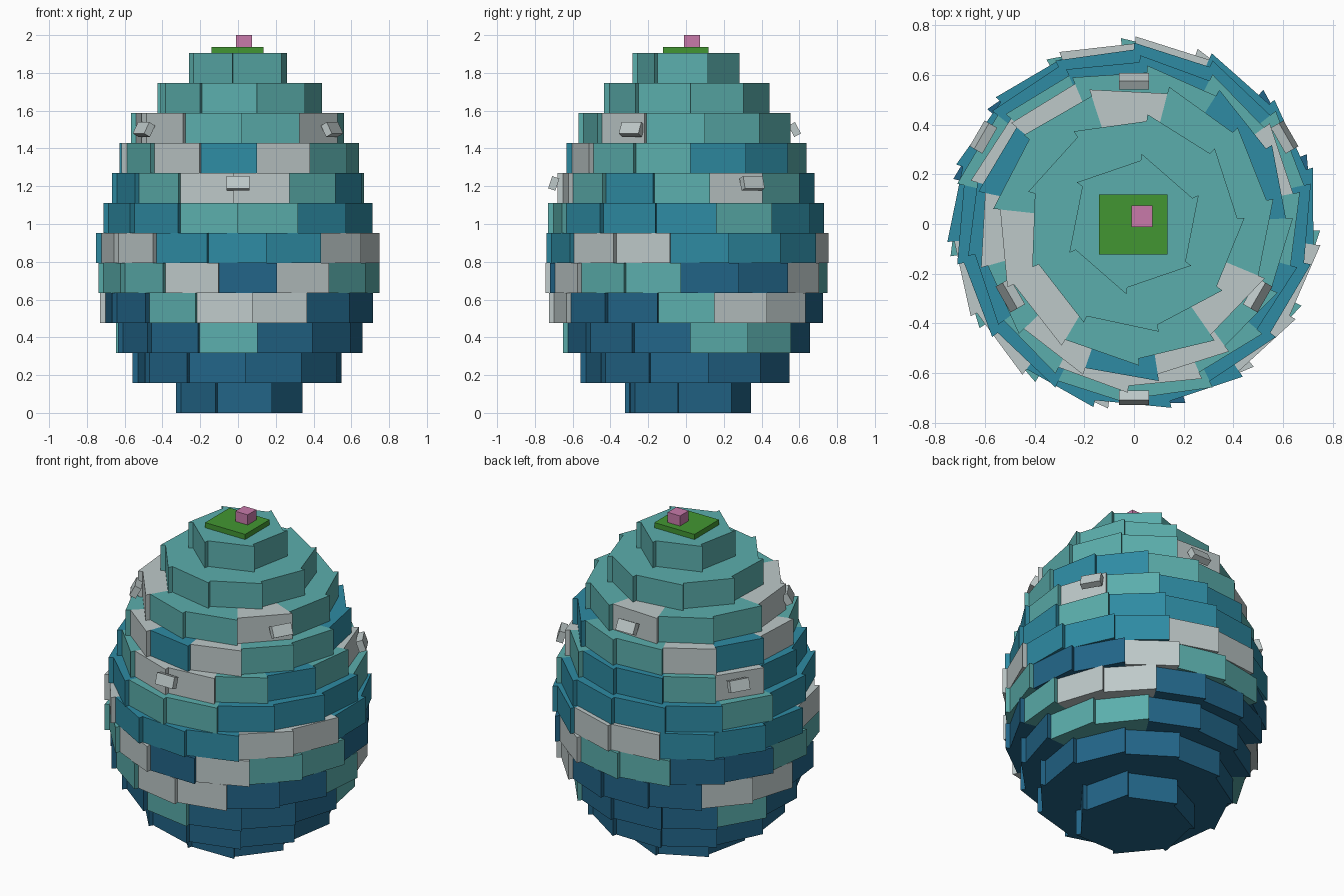
import bpy, bmesh, math
from mathutils import Matrix, Vector

if "Cube" in bpy.data.objects:
    bpy.data.objects.remove(bpy.data.objects["Cube"])


def srgb(r, g, b):
    f = lambda c: (c / 255 / 12.92) if c < 11 else ((c / 255 + 0.055) / 1.055) ** 2.4
    return (f(r), f(g), f(b), 1.0)


def material(name, rgb):
    m = bpy.data.materials.new(name)
    m.diffuse_color = srgb(*rgb)
    m.use_nodes = True
    m.node_tree.nodes["Principled BSDF"].inputs["Base Color"].default_value = m.diffuse_color
    return m


MATS = {
    "D": material("dark blue", (34, 101, 136)),
    "M": material("mid blue", (46, 139, 163)),
    "T": material("teal", (91, 174, 172)),
    "W": material("pale grey", (190, 201, 201)),
}
GREEN = material("leaf green", (66, 150, 50))
PINK = material("pink", (200, 122, 170))
ORDER = list(MATS)

H = 1.905 / 12      # height of one course
STEP = 0.028        # how far each brick's leading corner sticks out

# outer radius, first joint (degrees round from the front), brick colours
COURSES = [
    (0.345, -20, "DDDDDDD"),
    (0.560, 4, "DDDDDDDDDDD"),
    (0.660, 9, "DDDTTDDDTDDDT"),
    (0.730, 6, "WDDTWWDDDWWDDTW"),
    (0.750, 16, "WTTDDWTTDDTTTWD"),
    (0.755, 11.5, "MWWMMMWWMMMWWMM"),
    (0.730, 0, "TMMMTMMMMTMMMT"),
    (0.680, -2, "WTMTWTMMTWMMTW"),
    (0.640, 9, "WTTMMTTWMWTWM"),
    (0.570, 2, "TWTTTWTTWWT"),
    (0.445, 13, "TTTTTTTTT"),
    (0.285, -6, "TTTTTT"),
]


def around(radius, deg, z):
    a = math.radians(deg)
    return Vector((radius * math.sin(a), -radius * math.cos(a), z))


def finish(bm, name, mats):
    bmesh.ops.recalc_face_normals(bm, faces=bm.faces)
    me = bpy.data.meshes.new(name)
    bm.to_mesh(me)
    bm.free()
    for m in mats:
        me.materials.append(m)
    ob = bpy.data.objects.new(name, me)
    bpy.context.collection.objects.link(ob)
    return ob


def brick_course(index, radius, start, colours):
    """A saw-toothed ring of flat-faced bricks, one colour per brick."""
    bm = bmesh.new()
    n = len(colours)
    rings = []
    for z in (index * H, (index + 1) * H):
        centre = bm.verts.new((0, 0, z))
        a = [bm.verts.new(around(radius - STEP, start + 360 * i / n, z)) for i in range(n)]
        b = [bm.verts.new(around(radius, start + 360 * (i + 1) / n, z)) for i in range(n)]
        rings.append((centre, a, b))
    (c0, a0, b0), (c1, a1, b1) = rings
    for i, col in enumerate(colours):
        j = (i + 1) % n
        for vs in ((a0[i], b0[i], b1[i], a1[i]),     # outer face
                   (b0[i], a0[j], a1[j], b1[i]),     # stepped end
                   (c1, a1[i], b1[i], a1[j]),        # top
                   (c0, a0[j], b0[i], a0[i])):       # underside
            bm.faces.new(vs).material_index = ORDER.index(col)
    finish(bm, f"brick_course_{index + 1}", MATS.values())


def box(name, size, matrix, mat):
    bm = bmesh.new()
    bmesh.ops.create_cube(bm, size=1, matrix=matrix @ Matrix.Diagonal((*size, 1)))
    finish(bm, name, [mat])


# egg body
for i, (r, start, cols) in enumerate(COURSES):
    brick_course(i, r, start, cols)

# small tilted pegs on two courses, three round each
for label, radius, z, first, tilt in (("lower", 0.70, 1.215, 0, 18),
                                      ("upper", 0.575, 1.50, 60, 28)):
    for k in range(3):
        deg = first + 120 * k
        m = (Matrix.Translation(around(radius, deg, z))
             @ Matrix.Rotation(math.radians(deg), 4, "Z")
             @ Matrix.Rotation(math.radians(-tilt), 4, "X"))
        box(f"{label}_peg_{k + 1}", (0.12, 0.04, 0.068), m, MATS["W"])

# leaf plate and bud on the top
box("top_plate", (0.275, 0.24, 0.032), Matrix.Translation((-0.003, -0.002, 1.921)), GREEN)
box("top_bud", (0.085, 0.085, 0.063), Matrix.Translation((0.032, 0.031, 1.9685)), PINK)
